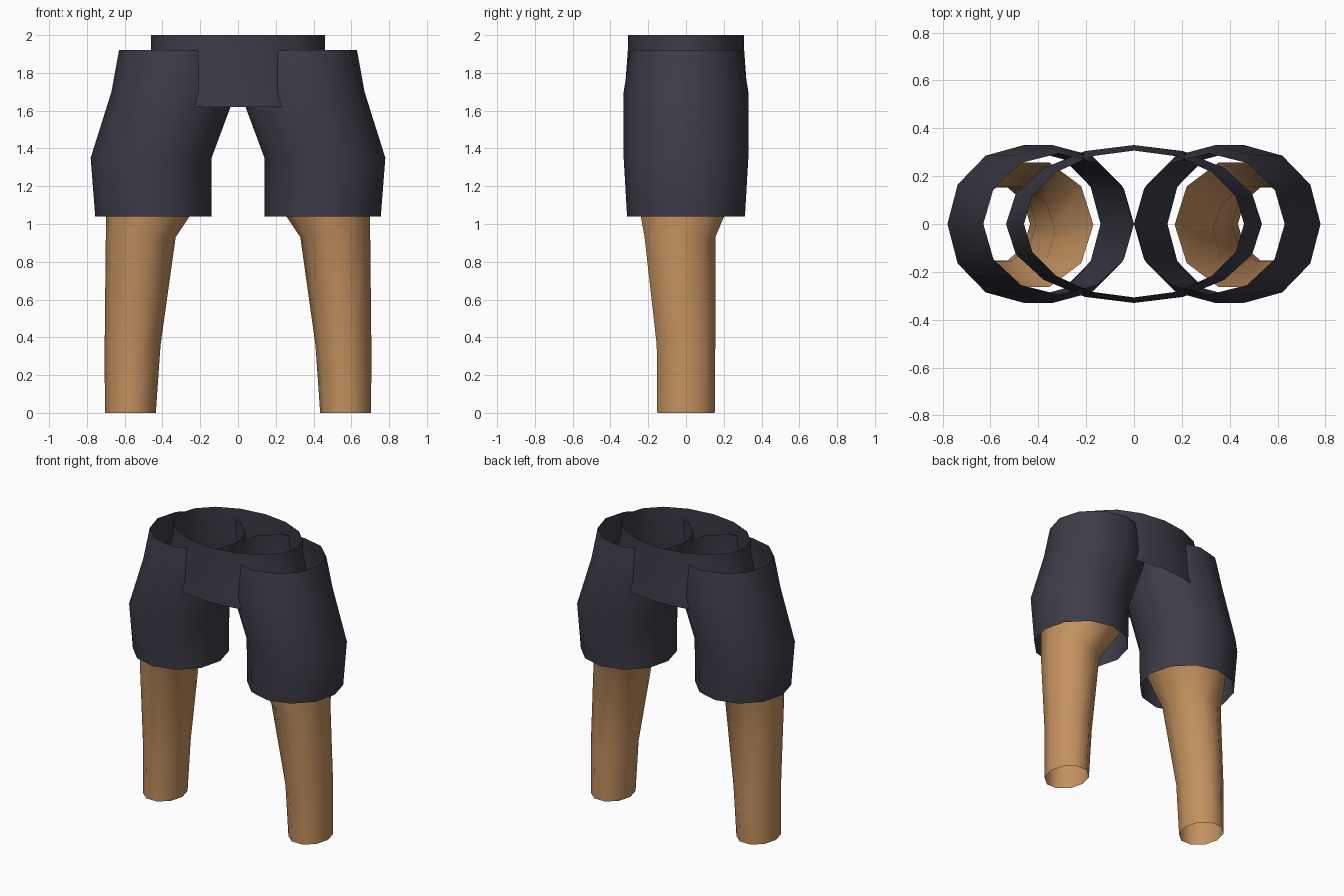
import bpy, bmesh, math

if "Cube" in bpy.data.objects:
    bpy.data.objects.remove(bpy.data.objects["Cube"])


def material(name, rgb):
    m = bpy.data.materials.new(name)
    m.diffuse_color = (*rgb, 1)
    m.use_nodes = True
    m.node_tree.nodes["Principled BSDF"].inputs["Base Color"].default_value = m.diffuse_color
    return m


CLOTH = material("dark_cloth", (0.046, 0.044, 0.064))
SKIN = material("tan_skin", (0.55, 0.283, 0.115))


def tube(name, sides, rings, mat, mirror=1):
    """Open tube lofted through rings of (z, centre x, centre y, radius x, radius y)."""
    bm = bmesh.new()
    loops = []
    for z, cx, cy, rx, ry in rings:
        loop = []
        for i in range(sides):
            a = 2 * math.pi * i / sides
            x = mirror * (cx + rx * math.cos(a))
            loop.append(bm.verts.new((x, cy + ry * math.sin(a), z)))
        loops.append(loop)
    for low, high in zip(loops, loops[1:]):
        for i in range(sides):
            j = (i + 1) % sides
            quad = (low[i], low[j], high[j], high[i])
            bm.faces.new(quad if mirror > 0 else quad[::-1])
    mesh = bpy.data.meshes.new(name)
    bm.to_mesh(mesh)
    bm.free()
    mesh.materials.append(mat)
    obj = bpy.data.objects.new(name, mesh)
    bpy.context.collection.objects.link(obj)
    bpy.ops.object.select_all(action='DESELECT')
    obj.select_set(True)
    bpy.context.view_layer.objects.active = obj
    bpy.ops.object.shade_smooth_by_angle(angle=math.radians(40))
    return obj


# Waist: a wide band flaring toward its open lower edge
tube("waistband", 16, [
    (1.62, 0, 0, 0.535, 0.33),
    (1.92, 0, 0, 0.46, 0.308),
    (2.00, 0, 0, 0.46, 0.307),
], CLOTH)

# Loose trouser legs, open at both ends
TROUSER = [
    (1.04, 0.448, 0, 0.308, 0.312),
    (1.35, 0.46, 0, 0.32, 0.33),
    (1.70, 0.34, 0, 0.33, 0.33),
    (1.92, 0.315, 0, 0.315, 0.295),
]

# Bare legs, flared at the knee where they enter the cloth
LEG = [
    (0.00, 0.57, 0, 0.135, 0.16),
    (0.36, 0.558, 0, 0.148, 0.163),
    (0.93, 0.515, -0.032, 0.185, 0.197),
    (1.17, 0.435, -0.003, 0.265, 0.273),
]

for side, sign in (("right", 1), ("left", -1)):
    tube("trouser_leg_" + side, 12, TROUSER, CLOTH, sign)
    tube("bare_leg_" + side, 10, LEG, SKIN, sign)
